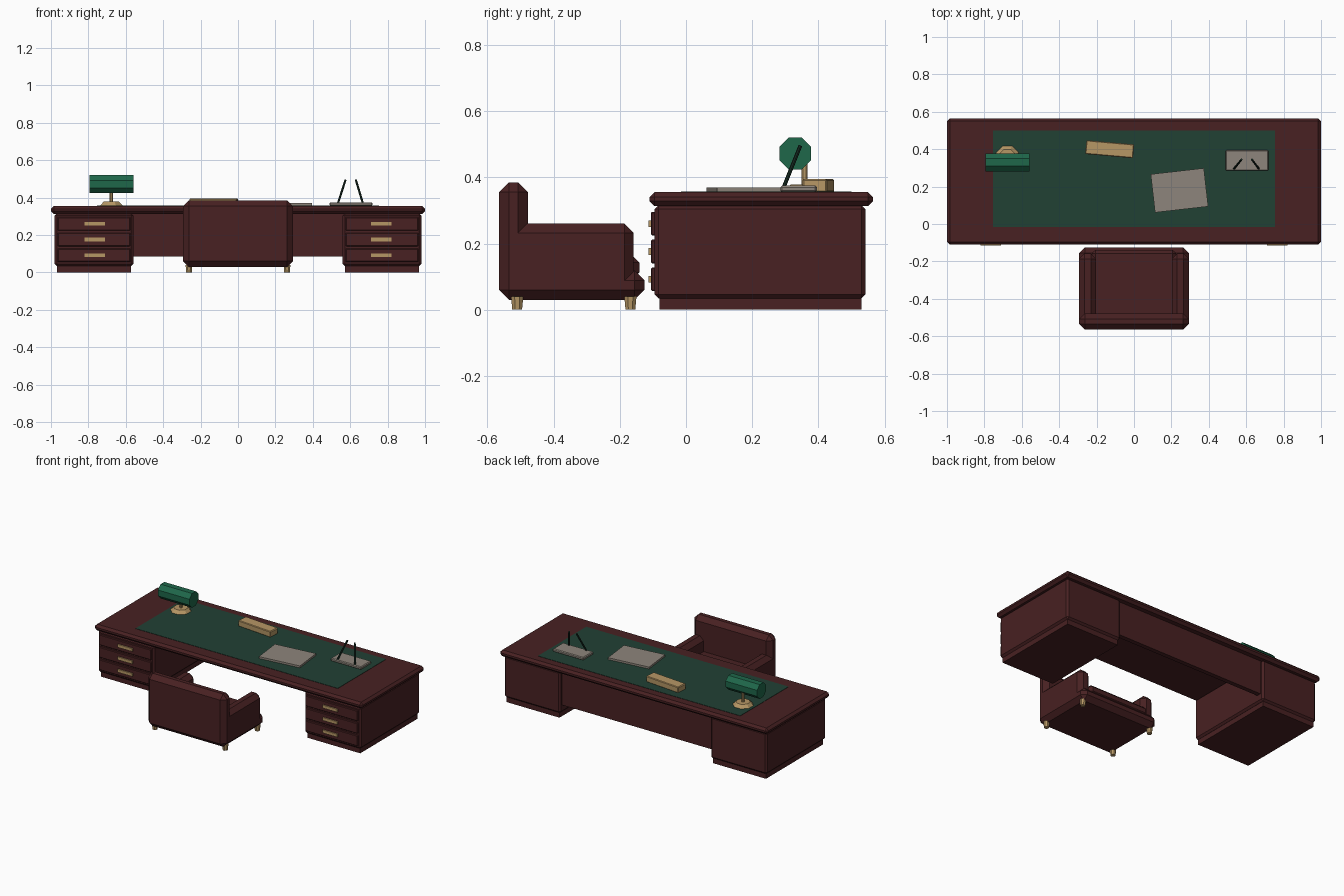
import bpy
import bmesh
from math import radians
from mathutils import Vector, Matrix

if "Cube" in bpy.data.objects:
    bpy.data.objects.remove(bpy.data.objects["Cube"], do_unlink=True)


def material(name, rgb):
    mat = bpy.data.materials.new(name)
    mat.use_nodes = True
    colour = (*rgb, 1)
    mat.diffuse_color = colour
    mat.node_tree.nodes["Principled BSDF"].inputs["Base Color"].default_value = colour
    return mat


WOOD = material("mahogany", (0.065, 0.015, 0.016))
LEATHER = material("green_leather", (0.015, 0.052, 0.034))
GLASS = material("green_glass", (0.013, 0.135, 0.068))
BRASS = material("brass", (0.47, 0.31, 0.13))
PAPER = material("grey_paper", (0.27, 0.235, 0.2))
INK = material("dark_green_pen", (0.008, 0.025, 0.017))


def finish(name, bm, mat):
    mesh = bpy.data.meshes.new(name)
    bm.to_mesh(mesh)
    bm.free()
    mesh.materials.append(mat)
    obj = bpy.data.objects.new(name, mesh)
    bpy.context.collection.objects.link(obj)
    return obj


def box(name, mat, x, y, z, bevel=0.0, turn=0):
    """Box from (min, max) ranges, with chamfered edges and a turn about z."""
    bm = bmesh.new()
    bmesh.ops.create_cube(bm, size=1)
    size = Vector((x[1] - x[0], y[1] - y[0], z[1] - z[0]))
    bmesh.ops.scale(bm, vec=size, verts=bm.verts)
    if bevel:
        bmesh.ops.bevel(bm, geom=bm.edges[:], offset=bevel, segments=1,
                        affect='EDGES', profile=0.5)
    obj = finish(name, bm, mat)
    obj.location = (sum(x) / 2, sum(y) / 2, sum(z) / 2)
    obj.rotation_euler.z = radians(turn)
    return obj


def rod(name, mat, start, end, r1, r2, sides=8):
    """Tapered prism with flat sides running from start to end."""
    start, end = Vector(start), Vector(end)
    axis = end - start
    bm = bmesh.new()
    bmesh.ops.create_cone(bm, cap_ends=True, segments=sides, radius1=r1,
                          radius2=r2, depth=axis.length)
    spin = Matrix.Rotation(radians(180 / sides), 4, 'Z')
    aim = axis.to_track_quat('Z', 'Y').to_matrix().to_4x4()
    bm.transform(Matrix.Translation((start + end) / 2) @ aim @ spin)
    return finish(name, bm, mat)


def span(side, a, b):
    """Range of x mirrored to the given side."""
    return tuple(sorted((side * a, side * b)))


# Desk top with leather inlay
box("desk_top", WOOD, (-1, 1), (-0.11, 0.565), (0.313, 0.355), 0.015)
box("leather_inlay", LEATHER, (-0.755, 0.755), (-0.015, 0.5), (0.351, 0.357))
box("modesty_panel", WOOD, (-0.57, 0.57), (0.49, 0.52), (0.085, 0.32))

# Pedestals with drawers and handles
for side, label in ((1, "left"), (-1, "right")):
    box(f"{label}_pedestal", WOOD, span(side, 0.56, 0.98), (-0.095, 0.542),
        (0.034, 0.316), 0.012)
    box(f"{label}_plinth", WOOD, span(side, 0.573, 0.968), (-0.08, 0.53), (0, 0.04))
    for i in range(3):
        z = 0.092 + i * 0.084
        box(f"{label}_drawer_{i + 1}", WOOD, span(side, 0.575, 0.965),
            (-0.106, -0.09), (z - 0.036, z + 0.036), 0.004)
        box(f"{label}_handle_{i + 1}", BRASS, span(side, 0.71, 0.82),
            (-0.114, -0.1), (z - 0.01, z + 0.01))

# Armchair facing the desk
box("chair_base", WOOD, (-0.293, 0.293), (-0.565, -0.125), (0.03, 0.118), 0.03)
box("chair_back", WOOD, (-0.293, 0.293), (-0.565, -0.478), (0.03, 0.385), 0.03)
box("chair_cushion", WOOD, (-0.225, 0.225), (-0.5, -0.14), (0.095, 0.16), 0.018)
for side, label in ((1, "left"), (-1, "right")):
    box(f"chair_{label}_arm", WOOD, span(side, 0.203, 0.293), (-0.55, -0.158),
        (0.06, 0.26), 0.028)
    for y, end in ((-0.51, "back"), (-0.168, "front")):
        rod(f"chair_{label}_{end}_foot", BRASS, (side * 0.262, y, 0),
            (side * 0.262, y, 0.04), 0.016, 0.02)

# Desk lamp
rod("lamp_base", BRASS, (-0.677, 0.358, 0.355), (-0.677, 0.358, 0.378), 0.067, 0.045)
rod("lamp_stem", BRASS, (-0.677, 0.358, 0.375), (-0.677, 0.358, 0.45), 0.01, 0.01)
rod("lamp_shade", GLASS, (-0.795, 0.33, 0.472), (-0.56, 0.33, 0.472), 0.052, 0.052)

# Items on the desk
box("brass_box", BRASS, (-0.258, -0.002), (0.363, 0.437), (0.355, 0.395), 0.004, -5)
box("paper_stack", PAPER, (0.1, 0.386), (0.077, 0.283), (0.355, 0.37), 0, 6.5)
box("pen_stand", PAPER, (0.49, 0.718), (0.285, 0.395), (0.355, 0.375), 0.005)
for tip, top, label in ((0.667, 0.63, "left"), (0.535, 0.575, "right")):
    rod(f"{label}_pen", INK, (tip, 0.296, 0.372), (top, 0.345, 0.495), 0.006, 0.006)
